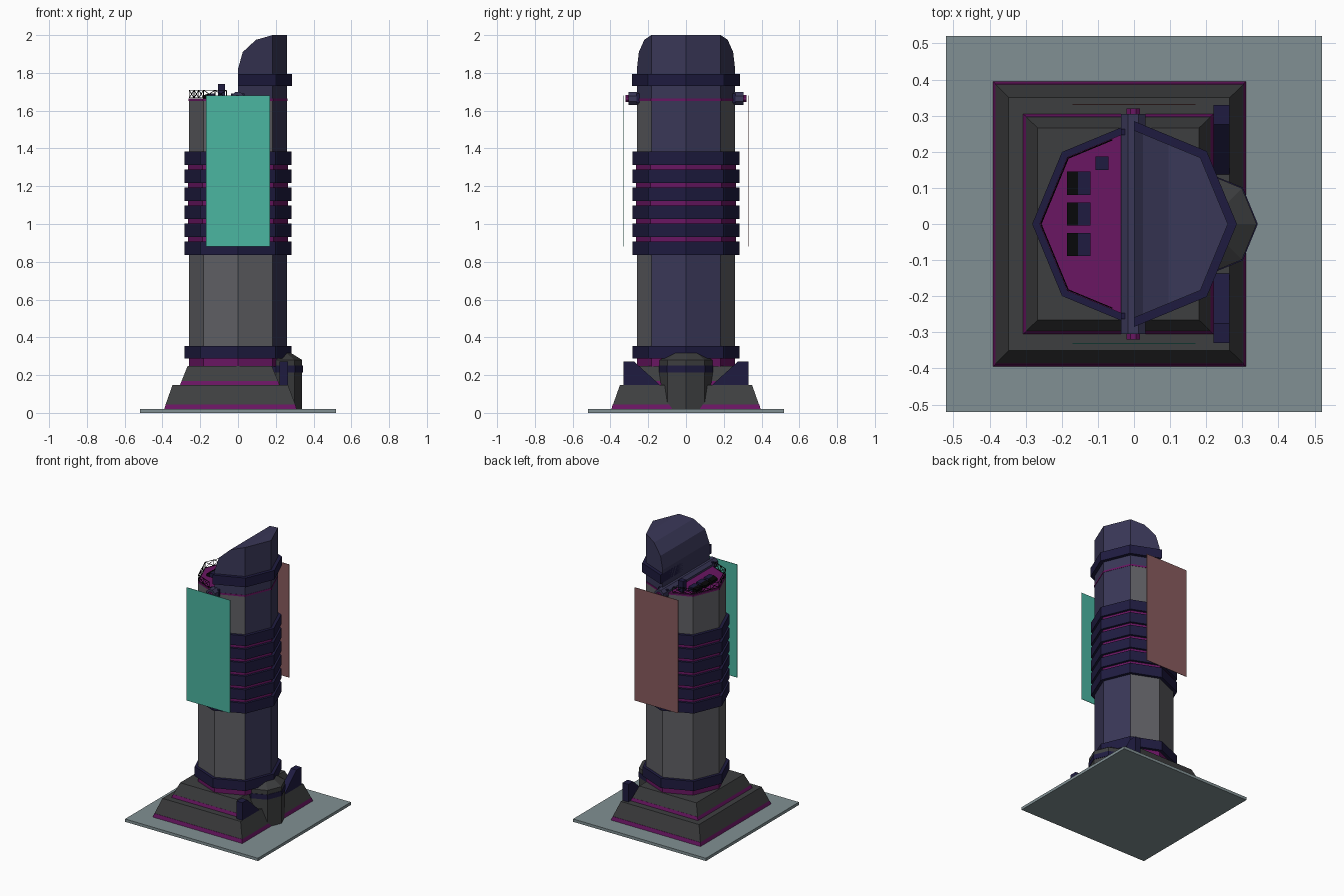
import bpy, bmesh, math
from mathutils import Vector

if "Cube" in bpy.data.objects:
    bpy.data.objects.remove(bpy.data.objects["Cube"])


def material(name, rgb):
    m = bpy.data.materials.new(name)
    m.diffuse_color = [(c / 255) ** 2.2 for c in rgb] + [1]
    m.use_nodes = True
    m.node_tree.nodes["Principled BSDF"].inputs["Base Color"].default_value = m.diffuse_color
    return m


NAVY = material("dark_navy", (36, 33, 66))
BLUE = material("slate_navy", (60, 58, 88))
GREY = material("wall_grey", (95, 95, 99))
DARK = material("base_grey", (64, 65, 66))
PINK = material("magenta_trim", (105, 28, 98))
PLATE = material("plate", (128, 143, 146))
TEAL = material("teal", (76, 180, 160))
RUST = material("rust", (136, 92, 94))
BLACK = material("black", (16, 17, 18))


def finish(name, bm, *mats):
    bmesh.ops.recalc_face_normals(bm, faces=bm.faces)
    me = bpy.data.meshes.new(name)
    bm.to_mesh(me)
    bm.free()
    for m in mats:
        me.materials.append(m)
    ob = bpy.data.objects.new(name, me)
    bpy.context.collection.objects.link(ob)
    return ob


def loft_bm(rings):
    bm = bmesh.new()
    vs = [[bm.verts.new(p) for p in ring] for ring in rings]
    n = len(vs[0])
    for a, b in zip(vs, vs[1:]):
        for i in range(n):
            j = (i + 1) % n
            bm.faces.new((a[i], a[j], b[j], b[i]))
    bm.faces.new(vs[0])
    bm.faces.new(vs[-1])
    return bm


def loft(name, rings, mat):
    return finish(name, loft_bm(rings), mat)


def octagon(r, z, cx=0):
    return [(cx + r * math.cos(i * math.pi / 4), r * math.sin(i * math.pi / 4), z) for i in range(8)]


def half_octagon(r, z):
    return [(r * math.cos(a * math.pi / 4), r * math.sin(a * math.pi / 4), z) for a in range(-2, 3)]


def rect(x0, x1, y, z):
    return [(x0, -y, z), (x1, -y, z), (x1, y, z), (x0, y, z)]


def box(name, x0, x1, y0, y1, z0, z1, mat):
    q = [(x0, y0), (x1, y0), (x1, y1), (x0, y1)]
    return loft(name, [[(x, y, z) for x, y in q] for z in (z0, z1)], mat)


def band(name, r, z0, z1, mat):
    return loft(name, [octagon(r, z0), octagon(r, z1)], mat)


# Ground plate and stepped base
box("ground_plate", -.52, .52, -.52, .52, 0, .02, PLATE)
loft("lower_base_trim", [rect(-.39, .31, .395, .02), rect(-.383, .303, .388, .045)], PINK)
loft("lower_base", [rect(-.383, .303, .386, .045), rect(-.347, .265, .35, .147)], DARK)
loft("upper_base_trim", [rect(-.307, .22, .305, .147), rect(-.299, .212, .298, .168)], PINK)
loft("upper_base", [rect(-.299, .212, .297, .168), rect(-.267, .18, .266, .247)], DARK)

# Shaft, with the two faces toward +x in navy
bm = loft_bm([octagon(.26, .287), octagon(.26, 1.66)])
bm.normal_update()
for f in bm.faces:
    c = f.calc_center_median()
    if c.x > .2:
        f.material_index = 1
finish("tower_shaft", bm, GREY, BLUE)
band("foot_trim", .26, .245, .287, PINK)
band("foot_collar", .282, .287, .355, NAVY)
band("band_core", .264, .85, 1.37, PINK)
for i in range(6):
    z = .835 + i * .0955
    band(f"shaft_band_{i}", .282, z, z + .072, NAVY)
band("roof_trim", .262, 1.652, 1.664, PINK)

# Crown: half octagon trimmed by a rounded profile
bm = loft_bm([half_octagon(.26, 1.66), half_octagon(.26, 2.0)])
profile = [(0, 1.82), (.025, 1.91), (.095, 1.975), (.184, 2.0)]
for (xa, za), (xb, zb) in zip(profile, profile[1:]):
    normal = Vector((za - zb, 0, xb - xa))
    cut = bmesh.ops.bisect_plane(bm, geom=bm.verts[:] + bm.edges[:] + bm.faces[:], dist=1e-5,
                                 plane_co=(xa, 0, za), plane_no=normal, clear_outer=True)
    edges = [e for e in bm.edges if e.is_boundary]
    bmesh.ops.holes_fill(bm, edges=edges, sides=0)
finish("crown", bm, BLUE)
loft("crown_band", [half_octagon(.285, 1.73), half_octagon(.285, 1.795)], NAVY)


# Cross beam with magenta ends
def beam(name, r, y, mat):
    ring = [(r * math.cos((i + .5) * math.pi / 4), r * math.sin((i + .5) * math.pi / 4)) for i in range(8)]
    loft(name, [[(x - .002, s * y, 1.664 + z) for x, z in ring] for s in (-1, 1)], mat)


beam("cross_beam", .037, .305, BLUE)
beam("cross_beam_core", .02, .32, PINK)
for s, side in ((-1, "front"), (1, "back")):
    box(f"{side}_beam_collar", -.036, .034, s * .255 - .008, s * .255 + .008, 1.64, 1.69, NAVY)

# Hanging banners
box("front_banner", -.17, .17, -.332, -.329, .88, 1.68, TEAL)
box("back_banner", -.17, .17, .329, .332, .88, 1.68, RUST)

# Roof equipment
for i, y in enumerate((-.057, .028, .113)):
    sec = [(-.185, 1.66), (-.155, 1.66), (-.155, 1.692), (-.185, 1.68)]
    loft(f"vent_grille_{i}", [[(x, y + s * .032, z) for x, z in sec] for s in (-1, 1)], BLACK)
    box(f"vent_body_{i}", -.155, -.12, y - .032, y + .032, 1.66, 1.692, NAVY)
box("chimney", -.107, -.07, .15, .187, 1.66, 1.74, NAVY)


# Roof railing truss around the open half
def bar(bm, a, b, t=.002):
    d = (b - a).normalized()
    u = d.cross(Vector((.3, .5, .8))).normalized() * t
    w = d.cross(u)
    ra, rb = [[bm.verts.new(p + o) for o in (u, w, -u, -w)] for p in (a, b)]
    for i in range(4):
        j = (i + 1) % 4
        bm.faces.new((ra[i], ra[j], rb[j], rb[i]))
    bm.faces.new(ra)
    bm.faces.new(rb)


bm = bmesh.new()
corners = [Vector(p) for p in octagon(.258, 1.668)[2:7]]
up = Vector((0, 0, .04))
for a, b in zip(corners, corners[1:]):
    for k in range(3):
        p, q = a.lerp(b, k / 3), a.lerp(b, (k + 1) / 3)
        if min(abs(p.x), abs(q.x)) < .01:
            continue
        for m, n in ((p, q), (p + up, q + up), (p, q + up), (p + up, q), (p, p + up), (q, q + up)):
            bar(bm, m, n)
finish("roof_railing", bm, BLACK)

# Entrance turret and its flanking fins
loft("entrance_turret", [octagon(.14, z, .2) for z in (.02, .28)], DARK)
loft("entrance_roof", [octagon(.14, .28, .2), octagon(.06, .33, .2)], DARK)
loft("entrance_band", [octagon(.143, z, .2) for z in (.215, .25)], NAVY)
fin = [(.135, .145), (.33, .145), (.33, .272), (.275, .272)]
for s, side in ((-1, "front"), (1, "back")):
    loft(f"{side}_fin", [[(x, s * y, z) for y, z in fin] for x in (.22, .265)], NAVY)
